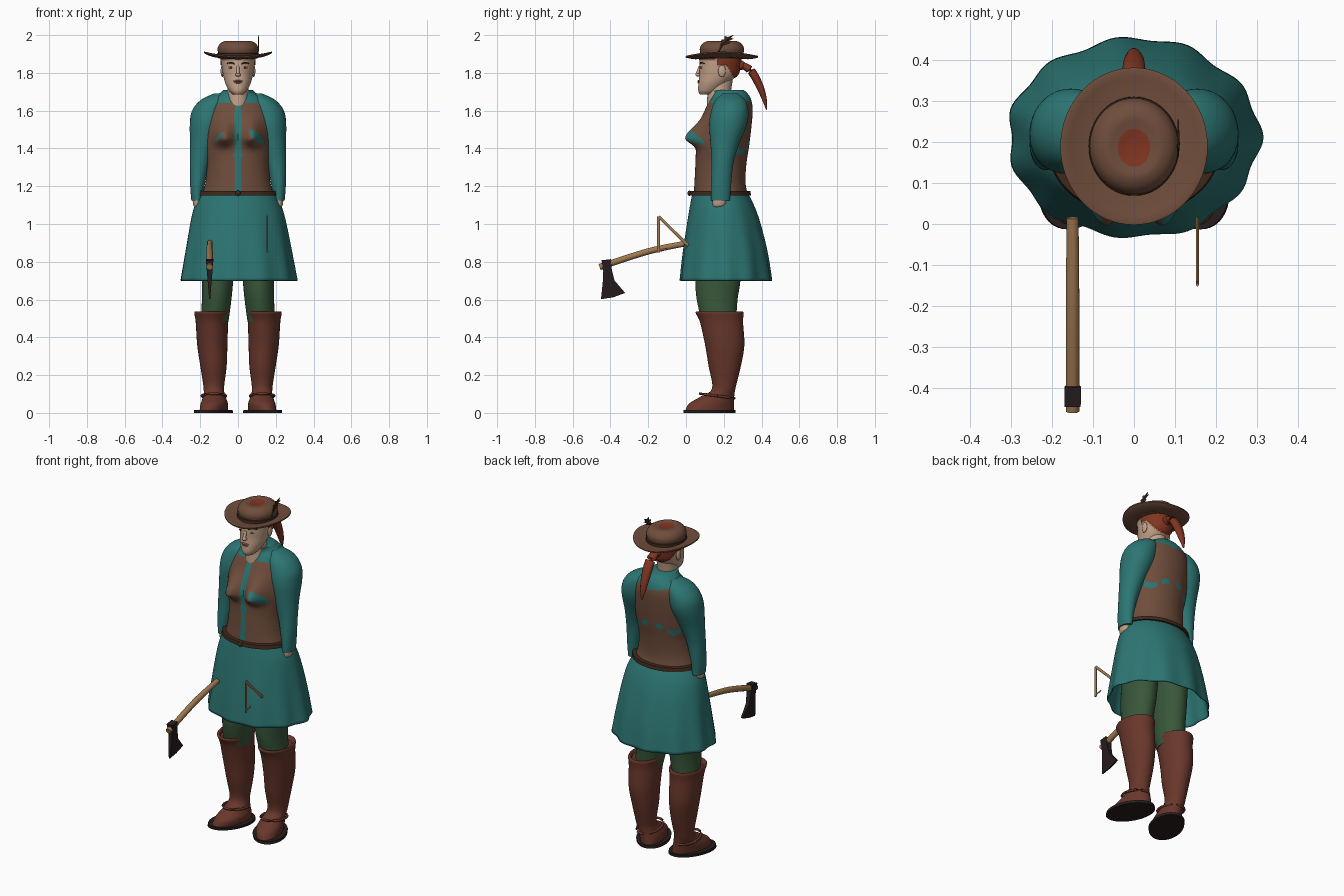
import bpy, bmesh
from math import sin, cos, pi, exp, sqrt, radians
from mathutils import Vector

cube = bpy.data.objects.get("Cube")
if cube:
    bpy.data.objects.remove(cube, do_unlink=True)


def material(name, *rgb):
    m = bpy.data.materials.new(name)
    m.use_nodes = True
    m.diffuse_color = (*rgb, 1)
    m.node_tree.nodes["Principled BSDF"].inputs["Base Color"].default_value = (*rgb, 1)
    return m


teal = material("teal_cloth", .025, .18, .17)
brown = material("brown_leather", .16, .075, .045)
dark = material("dark_leather", .05, .022, .012)
boot_red = material("red_brown_boot", .14, .038, .024)
green = material("green_legging", .04, .095, .042)
skin = material("skin", .55, .36, .25)
red = material("red_hair", .22, .035, .015)
black = material("blackened_iron", .02, .012, .012)
wood = material("tan_wood", .35, .19, .08)
lip = material("lip", .36, .13, .1)


def finish(bm, name, mats, rule=None, angle=50):
    """Turn a bmesh into a smooth-shaded object, coloured by an optional rule."""
    bmesh.ops.recalc_face_normals(bm, faces=bm.faces)
    if rule:
        for f in bm.faces:
            f.material_index = rule(f.calc_center_median())
    me = bpy.data.meshes.new(name)
    bm.to_mesh(me)
    bm.free()
    for m in mats:
        me.materials.append(m)
    me.shade_smooth()
    me.set_sharp_from_angle(angle=radians(angle))
    ob = bpy.data.objects.new(name, me)
    bpy.context.collection.objects.link(ob)
    return ob


def resample(rows, steps):
    """Smooth a list of rows with a Catmull-Rom spline."""
    out, last = [], len(rows) - 1
    for i in range(last):
        quad = [rows[max(0, min(last, i + k))] for k in (-1, 0, 1, 2)]
        for s in range(steps):
            t = s / steps
            out.append([b + .5 * t * (c - a + t * (2*a - 5*b + 4*c - d + t * (3*(b - c) + d - a)))
                        for a, b, c, d in zip(*quad)])
    return out + [list(rows[last])]


def loft(name, rings, mats, seg=48, steps=6, caps=True, deform=None, rule=None, side=1):
    """Skin horizontal ellipses given as (z, centre x, centre y, radius x, radius y)."""
    bm = bmesh.new()
    loops = []
    for z, cx, cy, rx, ry in resample(rings, steps):
        loop = []
        for i in range(seg):
            a = 2 * pi * i / seg
            p = Vector((cx + rx * cos(a), cy + ry * sin(a), z))
            if deform:
                p = deform(p, a)
            p.x *= side
            loop.append(bm.verts.new(p))
        loops.append(loop)
    for lo, hi in zip(loops, loops[1:]):
        for i in range(seg):
            j = (i + 1) % seg
            bm.faces.new((lo[i], lo[j], hi[j], hi[i]))
    if caps:
        bm.faces.new(loops[0])
        bm.faces.new(loops[-1])
    return finish(bm, name, mats, rule)


def rod(name, points, radii, mat, steps=1, squash=1):
    """Tube through points; squash flattens its cross-section in x."""
    rows = resample([(*p, r) for p, r in zip(points, radii)], steps)
    bm = bmesh.new()
    loops = []
    for i, row in enumerate(rows):
        ahead, behind = rows[min(i + 1, len(rows) - 1)], rows[max(i - 1, 0)]
        way = (Vector(ahead[:3]) - Vector(behind[:3])).normalized()
        u = way.orthogonal().normalized()
        v = way.cross(u)
        loop = []
        for k in range(12):
            off = (u * cos(k * pi / 6) + v * sin(k * pi / 6)) * row[3]
            off.x *= squash
            loop.append(bm.verts.new(Vector(row[:3]) + off))
        loops.append(loop)
    for lo, hi in zip(loops, loops[1:]):
        for k in range(12):
            bm.faces.new((lo[k], lo[k - 1], hi[k - 1], hi[k]))
    bm.faces.new(loops[0])
    bm.faces.new(loops[-1])
    return finish(bm, name, [mat])


def ball(name, place, size, mat):
    bm = bmesh.new()
    bmesh.ops.create_uvsphere(bm, u_segments=20, v_segments=12, radius=1)
    for v in bm.verts:
        v.co = Vector(a * b + c for a, b, c in zip(v.co, size, place))
    return finish(bm, name, [mat])


def plate(name, outline, x, half, mat):
    """Side-on outline of (y, z) points, thick by half(z) to each side of x."""
    bm = bmesh.new()
    faces = [[bm.verts.new((x + s * half(z), y, z)) for y, z in outline] for s in (-1, 1)]
    for f in faces:
        bm.faces.new(f)
    n = len(outline)
    for i in range(n):
        j = (i + 1) % n
        bm.faces.new((faces[0][i], faces[0][j], faces[1][j], faces[1][i]))
    return finish(bm, name, [mat], angle=30)


# Torso: shirt and laced bodice, with the colours split by region
def bust(p, a):
    if p.y < .19:
        lift = exp(-((p.z - 1.455) / (.075 if p.z > 1.455 else .04)) ** 2)
        p.y -= .075 * lift * exp(-((abs(p.x) - .075) / .05) ** 2)
    return p


def bodice(c):
    x, z = abs(c.x), c.z
    if c.y < .2:
        if z > 1.655 + x * .9:
            return 2
        slot = .028 if abs(z - 1.365) < .01 else .016
        arm = .105 + .075 * min(1, max(0, (1.63 - z) / .13)) ** .6
        along, across = (x - .1) * .7 - (z - 1.46) * .7, (x - .1) * .7 + (z - 1.46) * .7
        patch = (along / (.05 if c.x > 0 else .032)) ** 2 + (across / (.02 if c.x > 0 else .01)) ** 2 < 1
        return 0 if x < slot or z > 1.64 or (z > 1.5 and x > arm) or patch else 1
    worn = abs(z - 1.4 - .02 * sin(x * 40)) < .016 and (.03 < x < .07 or .09 < x < .15)
    return 0 if worn or z > 1.635 + x * .18 else 1


loft("torso", [(1.14, 0, .185, .195, .145), (1.22, 0, .18, .172, .135), (1.32, 0, .185, .165, .135),
               (1.42, 0, .195, .178, .14), (1.53, 0, .21, .182, .138), (1.61, 0, .228, .172, .125),
               (1.66, 0, .236, .145, .108), (1.69, 0, .232, .1, .095), (1.71, 0, .215, .078, .09)],
     [teal, brown, skin], seg=128, steps=14, deform=bust, rule=bodice)
loft("neck", [(1.62, 0, .18, .062, .07), (1.68, 0, .175, .056, .062), (1.78, 0, .185, .056, .065)], [skin])
loft("belt", [(1.15, 0, .182, .2, .15), (1.152, 0, .182, .21, .162), (1.174, 0, .182, .206, .159),
              (1.176, 0, .182, .18, .14)], [dark], steps=1)
ball("belt_knot", (0, .018, 1.163), (.014, .01, .014), dark)


# Skirt: an open, gently pleated cone
def pleat(p, a):
    t = max(0, 1.1 - p.z) / .4
    k = 1 + t * (.022 * cos(11 * a) + .01 * sin(5 * a + 1))
    return Vector((p.x * k, .2 + (p.y - .2) * k, p.z))


skirt = loft("skirt", [(.7, 0, .21, .307, .243), (.85, 0, .207, .282, .224), (1, 0, .2, .255, .195),
                       (1.09, 0, .192, .232, .172), (1.155, 0, .182, .2, .15)],
             [teal], seg=132, caps=False, deform=pleat)
skirt.modifiers.new("cloth", "SOLIDIFY").thickness = .006


# Limbs, built once per side
def toe_out(p, a):
    p.x += max(0, .12 - p.z) * 2 * (.14 - p.y)
    return p


for label, s in (("left", 1), ("right", -1)):
    loft(label + "_sleeve", [(1.125, .217, .183, .03, .05), (1.2, .215, .185, .038, .053),
                             (1.32, .203, .193, .052, .058), (1.42, .185, .205, .069, .075),
                             (1.53, .165, .223, .09, .1), (1.6, .15, .232, .093, .098),
                             (1.655, .125, .235, .074, .08), (1.69, .1, .235, .03, .04)],
         [teal], side=s)
    loft(label + "_hand", [(1.09, .215, .17, .014, .022), (1.105, .216, .175, .022, .034),
                           (1.16, .217, .18, .025, .04)], [skin], side=s)
    loft(label + "_legging", [(.48, .125, .175, .074, .09), (.6, .113, .165, .078, .108),
                              (.72, .108, .17, .084, .12), (1.05, .1, .185, .098, .13)],
         [green], side=s)
    loft(label + "_boot", [(.014, .125, .125, .07, .128), (.05, .125, .135, .07, .118),
                           (.085, .127, .165, .06, .09), (.13, .128, .2, .054, .062),
                           (.25, .13, .205, .07, .086), (.36, .136, .205, .08, .104),
                           (.48, .138, .188, .086, .114), (.53, .138, .178, .093, .127),
                           (.537, .138, .178, .084, .115), (.52, .138, .178, .075, .1)],
         [boot_red], side=s, deform=toe_out)
    loft(label + "_sole", [(0, .127, .125, .098, .138), (.016, .127, .125, .098, .138)],
         [black], steps=1, side=s, deform=toe_out)
    rod(label + "_ankle_strap", [(s * (.128 + .064 * cos(k * pi / 8)), .165 + .09 * sin(k * pi / 8),
                                  .09 - .012 * sin(k * pi / 8)) for k in range(17)], [.007] * 17, boot_red)


# Head: hair is raised slightly above the skin
def hairy(c):
    return c.z > 1.872 or (c.y > .165 and c.z > 1.84) or (c.y > .2 and c.z > 1.86 - (c.y - .2) * 1.5)


def raise_hair(p, a):
    if hairy(p):
        p += Vector((cos(a), sin(a), 0)) * .007
    return p


loft("head", [(1.685, 0, .11, .025, .035), (1.705, 0, .122, .046, .057), (1.745, 0, .146, .067, .08),
              (1.79, 0, .17, .079, .1), (1.83, 0, .176, .084, .106), (1.88, 0, .18, .086, .105),
              (1.93, 0, .185, .07, .085), (1.955, 0, .185, .03, .04)],
     [skin, red], seg=96, steps=8, deform=raise_hair, rule=hairy)
ball("nose_tip", (0, .064, 1.79), (.014, .014, .01), skin)
rod("nose_bridge", [(0, .074, 1.835), (0, .06, 1.793)], [.007, .01], skin)
ball("upper_lip", (0, .069, 1.757), (.024, .009, .005), lip)
ball("lower_lip", (0, .069, 1.749), (.02, .009, .005), lip)
for label, s in (("left", 1), ("right", -1)):
    ball(label + "_eye", (s * .037, .082, 1.828), (.013, .005, .006), skin)
    ball(label + "_iris", (s * .037, .078, 1.828), (.006, .003, .005), dark)
    ball(label + "_ear", (s * .083, .19, 1.81), (.009, .02, .032), skin)
    rod(label + "_brow", [(s * .018, .074, 1.848), (s * .04, .08, 1.855), (s * .06, .1, 1.848)],
        [.003, .004, .002], dark, steps=4)
ball("hair_knot", (0, .29, 1.84), (.03, .024, .026), red)
rod("ponytail", [(0, .29, 1.845), (0, .345, 1.81), (0, .39, 1.73), (0, .415, 1.66), (0, .427, 1.605)],
    [.017, .022, .02, .013, .003], red, steps=6, squash=1.35)


# Hat: rolled brim, domed crown with a worn top, band and feather
def curl(p, a):
    p.z += .022 * (p.x / .178) ** 2
    return p


loft("hat_brim", [(1.876, 0, .19, .06, .065), (1.872, 0, .19, .13, .14), (1.88, 0, .19, .175, .187),
                  (1.886, 0, .19, .179, .191), (1.891, 0, .19, .175, .187), (1.884, 0, .19, .13, .14),
                  (1.884, 0, .19, .06, .065)], [brown], seg=64, steps=2, deform=curl)
loft("hat_crown", [(1.875, 0, .19, .103, .113), (1.9, 0, .19, .104, .114), (1.93, 0, .19, .108, .117),
                   (1.955, 0, .19, .095, .103), (1.968, 0, .19, .07, .078), (1.966, 0, .187, .045, .052),
                   (1.962, 0, .185, .02, .025)], [brown, red], seg=64, steps=5,
     rule=lambda c: int(c.z > 1.95 and (c.x / .038) ** 2 + ((c.y - .185) / .046) ** 2 < 1))
loft("hat_band", [(1.885, 0, .19, .106, .116), (1.888, 0, .19, .111, .121), (1.903, 0, .19, .11, .12),
                  (1.906, 0, .19, .104, .114)], [dark], steps=1)
rod("feather_quill", [(.106, .165, 1.9), (.109, .2, 1.955), (.108, .25, 2)], [.003, .003, .001], dark, steps=5)
plate("feather_vane", [(.175, 1.935), (.2, 1.945), (.235, 1.96), (.225, 1.968), (.255, 1.982), (.238, 1.984),
                       (.25, 2), (.222, 1.99), (.205, 1.995), (.205, 1.978), (.185, 1.975), (.19, 1.962)],
      .108, lambda z: .0015, dark)

# Axe reaching forward, and the folded cord beside it
rod("axe_handle", [(-.15, .015, .9), (-.15, -.2, .855), (-.15, -.457, .772)], [.015, .017, .017], wood, steps=5)
plate("axe_head", [(-.447, .808), (-.398, .814), (-.393, .76), (-.378, .7), (-.322, .635), (-.385, .612),
                   (-.45, .602), (-.44, .7), (-.438, .75)], -.15, lambda z: .003 + .085 * max(0, z - .61), black)
rod("cord_drop", [(.155, -.145, .85), (.155, -.145, 1.04)], [.008, .008], wood, squash=.5)
rod("cord_slope", [(.155, -.145, 1.04), (.155, .012, .885)], [.008, .008], wood, squash=.5)
rod("cord_brace", [(.155, -.148, .86), (.155, -.1, .868)], [.005, .005], wood, squash=.5)
